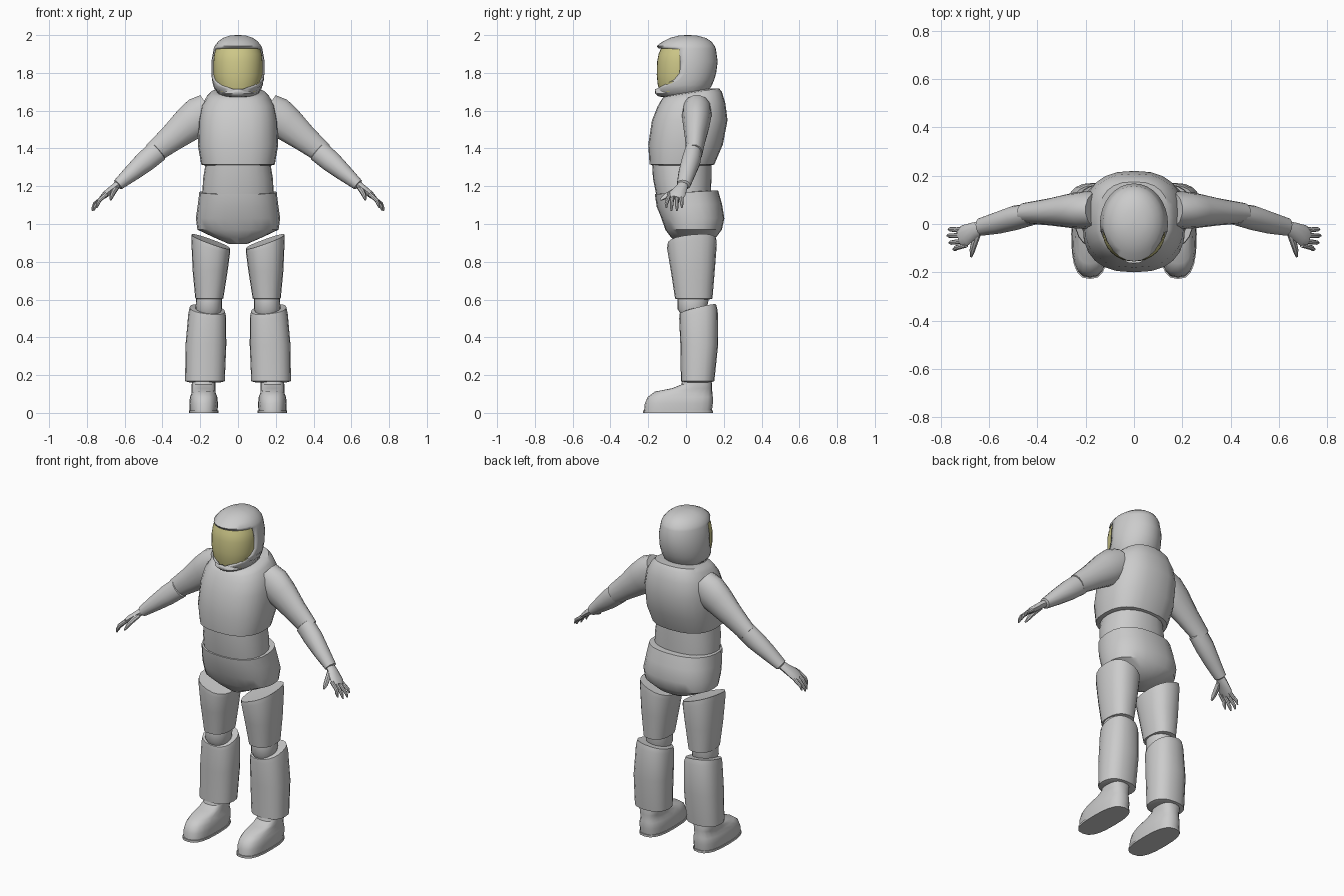
import bpy, bmesh, math
from mathutils import Vector


def material(name, rgb):
    m = bpy.data.materials.new(name)
    m.diffuse_color = (*rgb, 1)
    return m


SUIT = material("suit grey", (0.6, 0.6, 0.6))
GOLD = material("visor gold", (0.62, 0.58, 0.25))


def finish(name, bm, mat, angle=40):
    bmesh.ops.recalc_face_normals(bm, faces=bm.faces)
    me = bpy.data.meshes.new(name)
    bm.to_mesh(me)
    bm.free()
    me.materials.append(mat)
    ob = bpy.data.objects.new(name, me)
    bpy.context.collection.objects.link(ob)
    bpy.ops.object.select_all(action='DESELECT')
    ob.select_set(True)
    bpy.context.view_layer.objects.active = ob
    bpy.ops.object.shade_smooth_by_angle(angle=math.radians(angle))
    return ob


def skin(name, rings, mat):
    """Bridge closed rings of points and cap both ends."""
    bm = bmesh.new()
    vs = [[bm.verts.new(p) for p in r] for r in rings]
    n = len(vs[0])
    for a, b in zip(vs, vs[1:]):
        for i in range(n):
            j = (i + 1) % n
            bm.faces.new((a[i], a[j], b[j], b[i]))
    bm.faces.new(vs[0])
    bm.faces.new(vs[-1])
    return finish(name, bm, mat)


def spow(v, e):
    return math.copysign(abs(v) ** e, v)


def stack(name, rings, side=1, power=2.4, n=20, mat=SUIT):
    """Stack of rounded outlines: z, x0, x1, y0, y1, slope in x, slope in y."""
    out = []
    for z, x0, x1, y0, y1, tx, ty in rings:
        cx, cy, rx, ry = (x0 + x1) / 2, (y0 + y1) / 2, (x1 - x0) / 2, (y1 - y0) / 2
        ring = []
        for i in range(n):
            a = 2 * math.pi * i / n
            dx, dy = rx * spow(math.cos(a), 2 / power), ry * spow(math.sin(a), 2 / power)
            ring.append((side * (cx + dx), cy + dy, z + tx * dx + ty * dy))
        out.append(ring)
    return skin(name, out, mat)


def tube(name, pts, side=1, n=14):
    """Limb along a path: x, y, z, half depth, half height."""
    ps = [Vector(p[:3]) for p in pts]
    out = []
    for k, p in enumerate(pts):
        t = (ps[min(k + 1, len(ps) - 1)] - ps[max(k - 1, 0)]).normalized()
        u = (Vector((0, 1, 0)) - t * t.y).normalized()
        v = t.cross(u)
        ring = []
        for i in range(n):
            a = 2 * math.pi * i / n
            q = ps[k] + u * p[3] * math.cos(a) + v * p[4] * math.sin(a)
            ring.append((side * q.x, q.y, q.z))
        out.append(ring)
    return skin(name, out, SUIT)


# Torso, waist and pelvis
def body(name, rows, power):
    stack(name, [(z, -r, r, a, b, 0, t) for z, r, a, b, t in rows], power=power, n=24)


body("torso", [(1.31, .175, -.165, .13, 0), (1.315, .195, -.193, .15, 0),
               (1.42, .213, -.2, .195, 0), (1.55, .208, -.18, .22, 0),
               (1.63, .193, -.152, .208, .06), (1.675, .165, -.135, .19, .15),
               (1.695, .145, -.12, .175, .16), (1.70, .10, -.09, .13, .16)], 2.5)
body("waist", [(1.14, .19, -.155, .13, 0), (1.24, .185, -.175, .135, 0),
               (1.33, .17, -.18, .135, 0)], 2.3)
body("pelvis", [(1.17, .17, -.13, .14, .06), (1.168, .205, -.165, .17, .06),
                (1.10, .213, -.155, .19, .05), (1.03, .223, -.13, .203, 0),
                (.97, .215, -.11, .19, 0), (.93, .13, -.08, .16, 0),
                (.895, .05, -.04, .10, 0)], 2.4)
body("neck", [(1.66, .11, -.09, .11, .1), (1.74, .10, -.09, .10, .1)], 2)

# Helmet shell: each row is z, half width, front, back, half angle of the face opening
rows = [(1.67, .07, -.11, .07, 60), (1.675, .09, -.145, .095, 60), (1.69, .108, -.163, .112, 55),
        (1.715, .125, -.163, .125, 12), (1.735, .132, -.158, .138, 42), (1.765, .138, -.152, .15, 66),
        (1.80, .141, -.15, .16, 77), (1.86, .141, -.15, .168, 78), (1.928, .129, -.145, .158, 76),
        (1.942, .124, -.155, .152, 74), (1.965, .107, -.125, .135, 72), (1.985, .08, -.085, .105, 72),
        (1.997, .045, -.04, .06, 72), (2.0, .01, 0, .02, 72)]
OPEN_LOW, OPEN_HIGH, FRONT, BACK = 3, 8, 10, 18
bm = bmesh.new()
grid = []
for z, rx, y0, y1, half in rows:
    h = math.radians(half)
    angs = [-h + 2 * h * i / FRONT for i in range(FRONT)]
    angs += [h + (2 * math.pi - 2 * h) * i / BACK for i in range(BACK)]
    ring = []
    for a in angs:
        c = math.cos(a)
        ring.append(bm.verts.new((rx * math.sin(a), y0 * c if c > 0 else -y1 * c, z)))
    grid.append(ring)
for k in range(len(rows) - 1):
    for i in range(FRONT + BACK):
        if i < FRONT and OPEN_LOW <= k < OPEN_HIGH:
            continue
        j = (i + 1) % (FRONT + BACK)
        bm.faces.new((grid[k][i], grid[k][j], grid[k + 1][j], grid[k + 1][i]))
bm.faces.new(grid[-1])
helmet = finish("helmet", bm, SUIT, 50)
mod = helmet.modifiers.new("thickness", 'SOLIDIFY')
mod.thickness, mod.offset = 0.012, -1

# Visor
stack("visor", [(1.70, -.10, .10, -.14, .05, 0, 0), (1.74, -.118, .118, -.15, .08, 0, 0),
                (1.79, -.13, .13, -.155, .1, 0, 0), (1.86, -.13, .13, -.153, .1, 0, 0),
                (1.90, -.126, .126, -.145, .1, 0, 0), (1.935, -.115, .115, -.13, .1, 0, 0)],
      power=2.1, n=32, mat=GOLD)

for s, tag in ((1, "left"), (-1, "right")):
    # Legs
    stack(tag + "_thigh", [(.905, .07, .215, -.07, .13, .36, .1), (.907, .042, .245, -.098, .16, .36, .1),
                           (.88, .042, .247, -.1, .163, .3, .08), (.75, .055, .24, -.08, .152, 0, 0),
                           (.605, .078, .226, -.058, .14, 0, 0), (.60, .10, .205, -.035, .12, 0, 0)], s)
    stack(tag + "_knee", [(.66, .09, .215, -.04, .12, 0, 0), (.60, .085, .222, -.045, .12, 0, 0),
                          (.55, .085, .225, -.045, .11, 0, 0), (.51, .10, .21, -.02, .10, 0, 0)], s, 2.1)
    stack(tag + "_shin", [(.552, .09, .235, -.008, .14, .1, .2), (.548, .07, .256, -.034, .16, .12, .25),
                          (.52, .063, .263, -.036, .168, .08, .2), (.36, .062, .278, -.03, .17, 0, 0),
                          (.168, .07, .28, -.027, .15, 0, 0), (.162, .09, .26, -.01, .13, 0, 0)], s)
    # Boot and sole
    stack(tag + "_boot", [(.012, .108, .256, -.222, .137, 0, 0), (.05, .106, .258, -.218, .142, 0, 0),
                          (.085, .11, .254, -.202, .142, 0, 0), (.105, .118, .246, -.165, .14, 0, -.05),
                          (.13, .12, .245, -.075, .138, 0, 0), (.15, .12, .245, -.025, .138, 0, 0),
                          (.2, .122, .243, -.012, .13, 0, 0)], s, 2.7)
    stack(tag + "_sole", [(0, .104, .26, -.228, .142, 0, 0), (.013, .104, .26, -.228, .142, 0, 0)], s, 2.7)
    # Arms
    tube(tag + "_upper_arm", [(.15, .058, 1.61, .075, .09), (.20, .057, 1.575, .078, .105),
                              (.26, .055, 1.53, .072, .095), (.35, .05, 1.455, .056, .074),
                              (.45, .045, 1.375, .043, .057)], s)
    tube(tag + "_forearm", [(.415, .04, 1.395, .03, .045), (.425, .04, 1.387, .046, .061),
                            (.49, .026, 1.332, .051, .058), (.56, .006, 1.272, .046, .046),
                            (.635, -.012, 1.208, .037, .031), (.64, -.013, 1.204, .024, .02)], s)
    # Hand with fingers and thumb
    tube(tag + "_palm", [(.62, -.01, 1.22, .025, .022), (.66, -.025, 1.19, .033, .02),
                         (.70, -.047, 1.158, .045, .018), (.722, -.057, 1.138, .038, .012)], s, 10)
    for i, (y, tip, x, z) in enumerate(((-.022, -.022, .768, 1.085), (-.045, -.048, .773, 1.07),
                                        (-.068, -.077, .765, 1.07), (-.088, -.104, .748, 1.085))):
        tube(f"{tag}_finger_{i + 1}", [(.695, y, 1.16, .010, .012), (.735, (y + tip) / 2 - .002, 1.125, .0105, .011),
                                       (x - .007, tip, z + .022, .009, .009), (x, tip, z, .004, .004)], s, 8)
    tube(tag + "_thumb", [(.645, -.035, 1.19, .014, .014), (.66, -.075, 1.168, .015, .014),
                          (.67, -.11, 1.145, .015, .011), (.674, -.135, 1.128, .006, .005)], s, 8)
